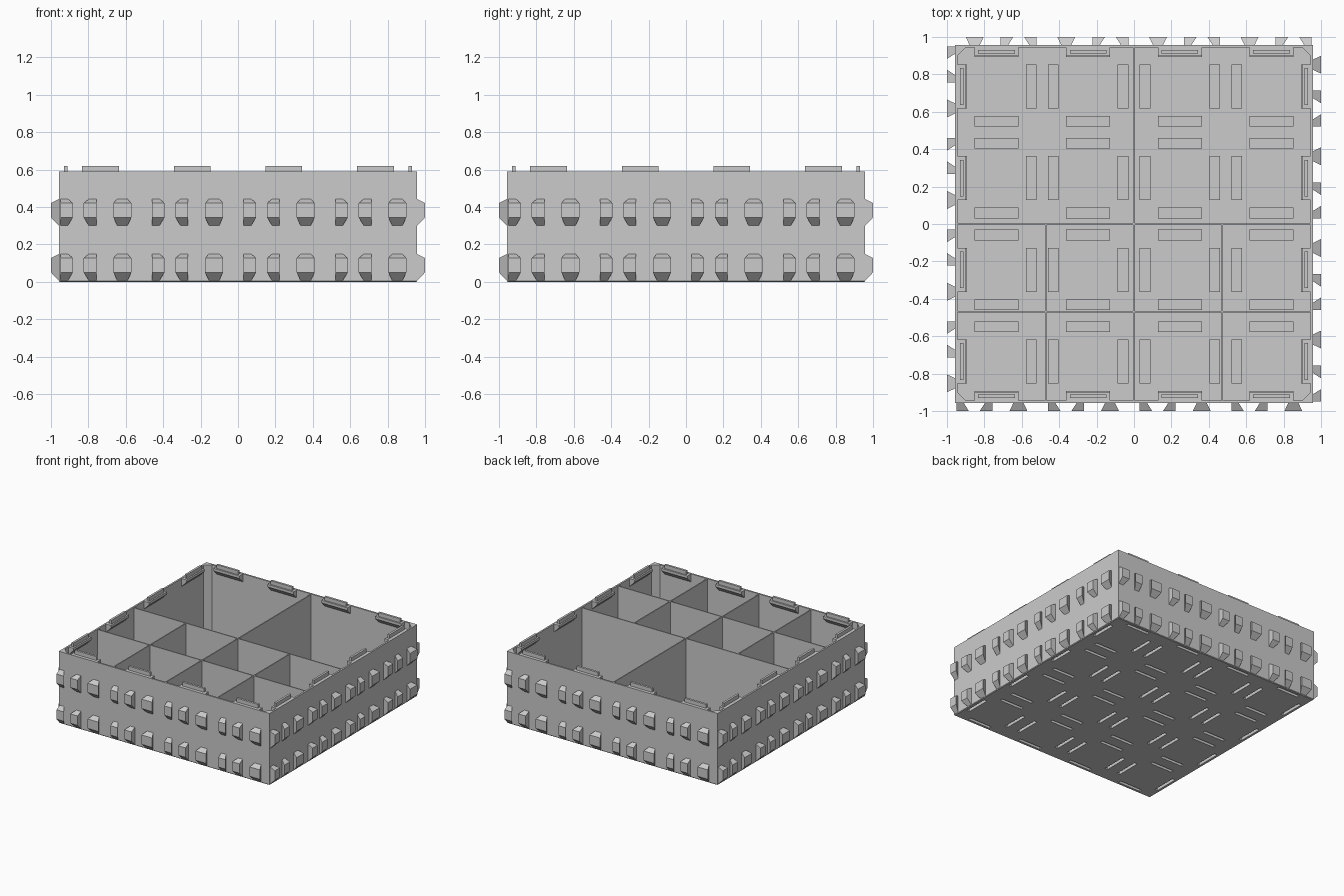
import bpy
import bmesh
from math import pi
from mathutils import Matrix, Vector

cube = bpy.data.objects.get("Cube")
if cube:
    bpy.data.objects.remove(cube, do_unlink=True)

PITCH = 0.49                                  # spacing of the square cells
CELLS = [(i - 1.5) * PITCH for i in range(4)]
SLOT = 0.186                                  # slot distance from a cell centre
WALL, INNER, RIM, FLOOR = 0.958, 0.944, 0.59, 0.015

grey = bpy.data.materials.new("light grey plastic")
grey.use_nodes = True
grey.diffuse_color = (0.6, 0.6, 0.6, 1)
grey.node_tree.nodes["Principled BSDF"].inputs["Base Color"].default_value = grey.diffuse_color


def loft(bm, a, b, turn=0):
    """Closed solid between two matching rings of points, turned about z."""
    rot = Matrix.Rotation(turn, 3, "Z")
    ra, rb = ([bm.verts.new(rot @ Vector(p)) for p in ring] for ring in (a, b))
    n = len(ra)
    bm.faces.new(ra)
    bm.faces.new(rb[::-1])
    for i in range(n):
        j = (i + 1) % n
        bm.faces.new((ra[i], rb[i], rb[j], ra[j]))


def rect(x0, x1, y0, y1, z):
    return [(x0, y0, z), (x1, y0, z), (x1, y1, z), (x0, y1, z)]


def upright(x0, x1, y, z0, z1):
    return [(x0, y, z0), (x1, y, z0), (x1, y, z1), (x0, y, z1)]


def box(bm, cx, cy, sx, sy, z0, z1, turn=0):
    r = (cx - sx / 2, cx + sx / 2, cy - sy / 2, cy + sy / 2)
    loft(bm, rect(*r, z0), rect(*r, z1), turn)


def finish(bm, name):
    bmesh.ops.recalc_face_normals(bm, faces=bm.faces[:])
    mesh = bpy.data.meshes.new(name)
    bm.to_mesh(mesh)
    bm.free()
    mesh.materials.append(grey)
    obj = bpy.data.objects.new(name, mesh)
    bpy.context.collection.objects.link(obj)
    return obj


def cut(obj, *cutters):
    for cutter in cutters:
        mod = obj.modifiers.new("cut", "BOOLEAN")
        mod.operation, mod.solver, mod.object = "DIFFERENCE", "EXACT", cutter
    graph = bpy.context.evaluated_depsgraph_get()
    mesh = bpy.data.meshes.new_from_object(obj.evaluated_get(graph))
    obj.modifiers.clear()
    obj.data = mesh


def slot_blocks(name, length, width, z0, z1):
    """Four blocks around the centre of every cell."""
    bm = bmesh.new()
    for x in CELLS:
        for y in CELLS:
            for s in (-SLOT, SLOT):
                box(bm, x, y + s, length, width, z0, z1)
                box(bm, x + s, y, width, length, z0, z1)
    return finish(bm, name)


# Tray shell: bevelled foot, cavity with chamfered corners
bm = bmesh.new()
foot = WALL - 0.005
loft(bm, rect(-foot, foot, -foot, foot, 0), rect(-WALL, WALL, -WALL, WALL, 0.005))
bmesh.ops.delete(bm, geom=[max(bm.faces, key=lambda f: f.calc_center_median().z)],
                 context="FACES_ONLY")
top_edges = [e for e in bm.edges if e.is_boundary]
new = bmesh.ops.extrude_edge_only(bm, edges=top_edges)["geom"]
rim_verts = [v for v in new if isinstance(v, bmesh.types.BMVert)]
bmesh.ops.translate(bm, verts=rim_verts, vec=(0, 0, RIM - 0.005))
bmesh.ops.holes_fill(bm, edges=[e for e in bm.edges if e.is_boundary])
shell = finish(bm, "tray_shell")

bm = bmesh.new()
c = INNER - 0.046
octagon = [(INNER, -c), (INNER, c), (c, INNER), (-c, INNER),
           (-INNER, c), (-INNER, -c), (-c, -INNER), (c, -INNER)]
loft(bm, [(x, y, FLOOR) for x, y in octagon], [(x, y, 1) for x, y in octagon])
cavity = finish(bm, "cavity_cutter")

# Slots under the floor, covered by raised housings inside
slots = slot_blocks("slot_cutter", 0.205, 0.026, -0.1, 0.035)
housings = slot_blocks("slot_housings", 0.236, 0.057, 0.006, 0.05)
cut(shell, cavity, slots)
cut(housings, slots)
for helper in (cavity, slots):
    bpy.data.objects.remove(helper, do_unlink=True)

# Dividers: two long crossing ones, one front cross wall, two short ones
half = INNER / 2
span = 2 * INNER + 0.01
THIN, TOP = 0.009, RIM - 0.004
for name, args in {
    "divider_lengthwise": (0, 0, THIN, span),
    "divider_crosswise": (0, 0, span, THIN),
    "divider_front": (0, -half + 0.003, span, THIN),
    "divider_short_left": (half, -half, THIN, INNER + 0.005),
    "divider_short_right": (-half, -half, THIN, INNER + 0.005),
}.items():
    bm = bmesh.new()
    box(bm, *args, FLOOR - 0.005, TOP)
    finish(bm, name)

# Rim brackets with stacking tabs, and dovetail pegs on all four sides
brackets, tabs, pegs = bmesh.new(), bmesh.new(), bmesh.new()
edge = 1.5 * PITCH + SLOT
# peg spans relative to the cell centre: outer left, outer right, root left, root right
PEGS = [(-0.215, -0.148, -0.215, -0.175),
        (-0.09, -0.022, -0.062, -0.022),
        (0.069, 0.165, 0.09, 0.144)]
for side in range(4):
    turn = side * pi / 2
    for x in CELLS:
        profile = [(-0.95, RIM - 0.001), (-0.9, RIM - 0.001), (-0.9, 0.568), (-0.95, 0.518)]
        loft(brackets, [(x - 0.118, y, z) for y, z in profile],
             [(x + 0.118, y, z) for y, z in profile], turn)
        box(tabs, x, -edge, 0.196, 0.018, RIM - 0.01, 0.62, turn)
        for o0, o1, r0, r1 in PEGS:
            for z in (0, 0.294):
                loft(pegs, upright(x + o0, x + o1, -1, z + 0.05, z + 0.127),
                     upright(x + r0, x + r1, -WALL + 0.001, z + 0.006, z + 0.149), turn)
finish(brackets, "rim_brackets")
finish(tabs, "stacking_tabs")
finish(pegs, "side_pegs")
